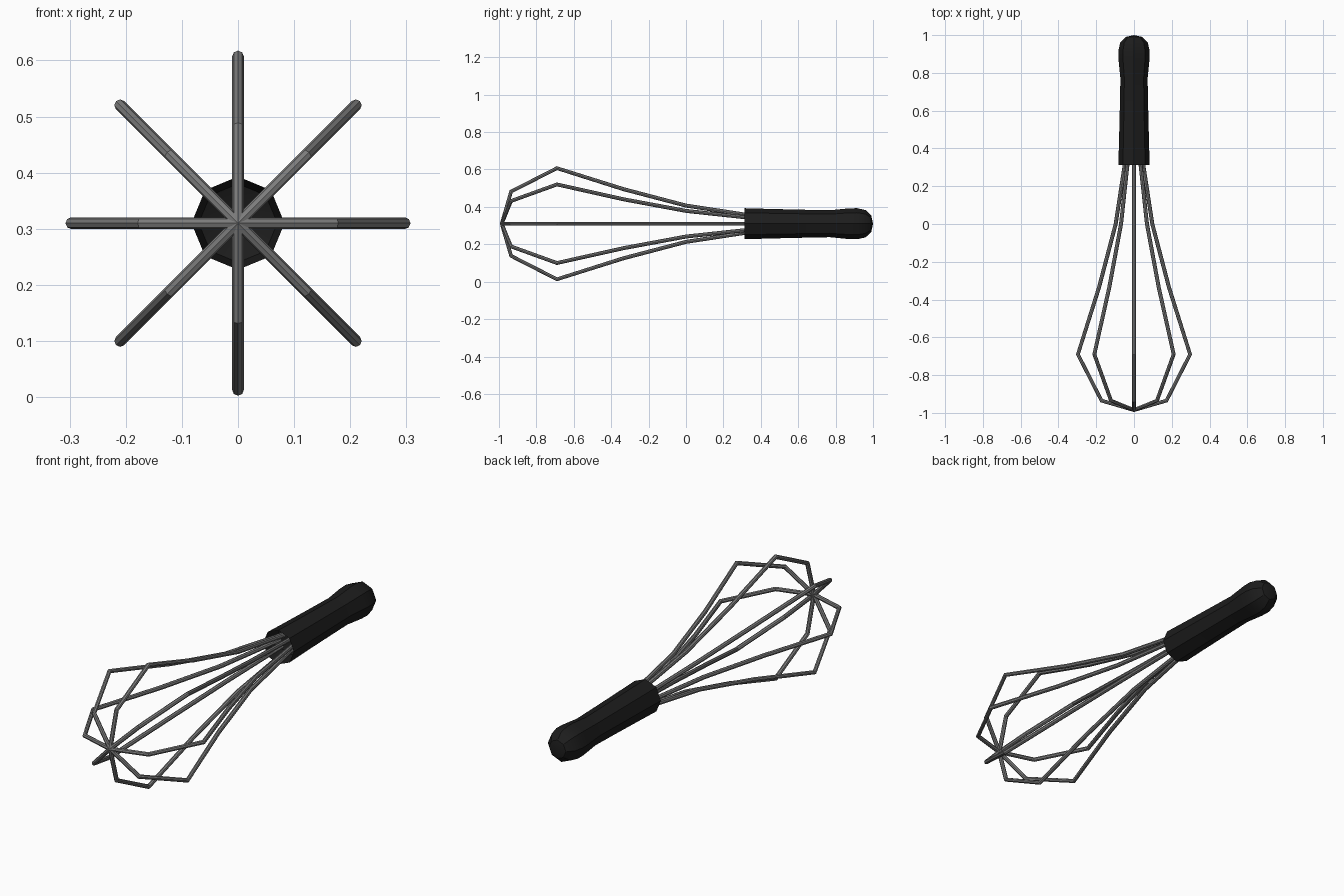
import bpy, bmesh
from math import sin, cos, pi

if "Cube" in bpy.data.objects:
    bpy.data.objects.remove(bpy.data.objects["Cube"])

CZ = 0.31            # height of the whisk axis
WIRE_R = 0.0105
SIDES = 8


def material(name, rgb):
    m = bpy.data.materials.new(name)
    m.diffuse_color = (*rgb, 1)
    m.use_nodes = True
    m.node_tree.nodes["Principled BSDF"].inputs["Base Color"].default_value = m.diffuse_color
    return m


black = material("black_grip", (0.012, 0.012, 0.012))
steel = material("steel", (0.2, 0.2, 0.2))

# Handle: octagonal lathe around the y axis, open mouth, rounded butt
profile = [(0.031, 0.42), (0.07, 0.40), (0.083, 0.312), (0.079, 0.45), (0.075, 0.62),
           (0.072, 0.77), (0.082, 0.87), (0.083, 0.915), (0.073, 0.96),
           (0.045, 0.99)]
bm = bmesh.new()
rings = [[bm.verts.new((r * cos(2 * pi * i / SIDES), y, CZ + r * sin(2 * pi * i / SIDES)))
          for i in range(SIDES)] for r, y in profile]
for a, b in zip(rings, rings[1:]):
    for i in range(SIDES):
        j = (i + 1) % SIDES
        bm.faces.new((a[i], a[j], b[j], b[i]))
bm.faces.new(rings[0])
tip = bm.verts.new((0, 1.0, CZ))
for i in range(SIDES):
    bm.faces.new((rings[-1][i], rings[-1][(i + 1) % SIDES], tip))
bmesh.ops.recalc_face_normals(bm, faces=bm.faces)
mesh = bpy.data.meshes.new("handle")
bm.to_mesh(mesh)
bm.free()
mesh.materials.append(black)
handle = bpy.data.objects.new("handle", mesh)
bpy.context.collection.objects.link(handle)

# Wire loops: one half-outline mirrored across the axis, turned four times
half = [(0.039, 0.38), (0.097, 0.0), (0.185, -0.335), (0.297, -0.69), (0.172, -0.935)]
outline = half + [(0, -0.985)] + [(-r, y) for r, y in reversed(half)]
for k in range(4):
    ang = k * pi / 4
    curve = bpy.data.curves.new(f"wire_loop_{k + 1}", 'CURVE')
    curve.dimensions = '3D'
    curve.bevel_depth = WIRE_R
    curve.bevel_resolution = 2
    curve.use_fill_caps = True
    spline = curve.splines.new('POLY')
    spline.points.add(len(outline) - 1)
    for p, (r, y) in zip(spline.points, outline):
        p.co = (r * cos(ang), y, CZ + r * sin(ang), 1)
    curve.materials.append(steel)
    loop = bpy.data.objects.new(f"wire_loop_{k + 1}", curve)
    bpy.context.collection.objects.link(loop)
    # turn the swept curve into a plain mesh with soft shading
    bpy.ops.object.select_all(action='DESELECT')
    loop.select_set(True)
    bpy.context.view_layer.objects.active = loop
    bpy.ops.object.convert(target='MESH')
    bpy.ops.object.shade_smooth_by_angle(angle=pi / 6)

# Soft shading on the handle, hard mouth edge
bpy.ops.object.select_all(action='DESELECT')
handle.select_set(True)
bpy.context.view_layer.objects.active = handle
bpy.ops.object.shade_smooth_by_angle(angle=pi / 6)
